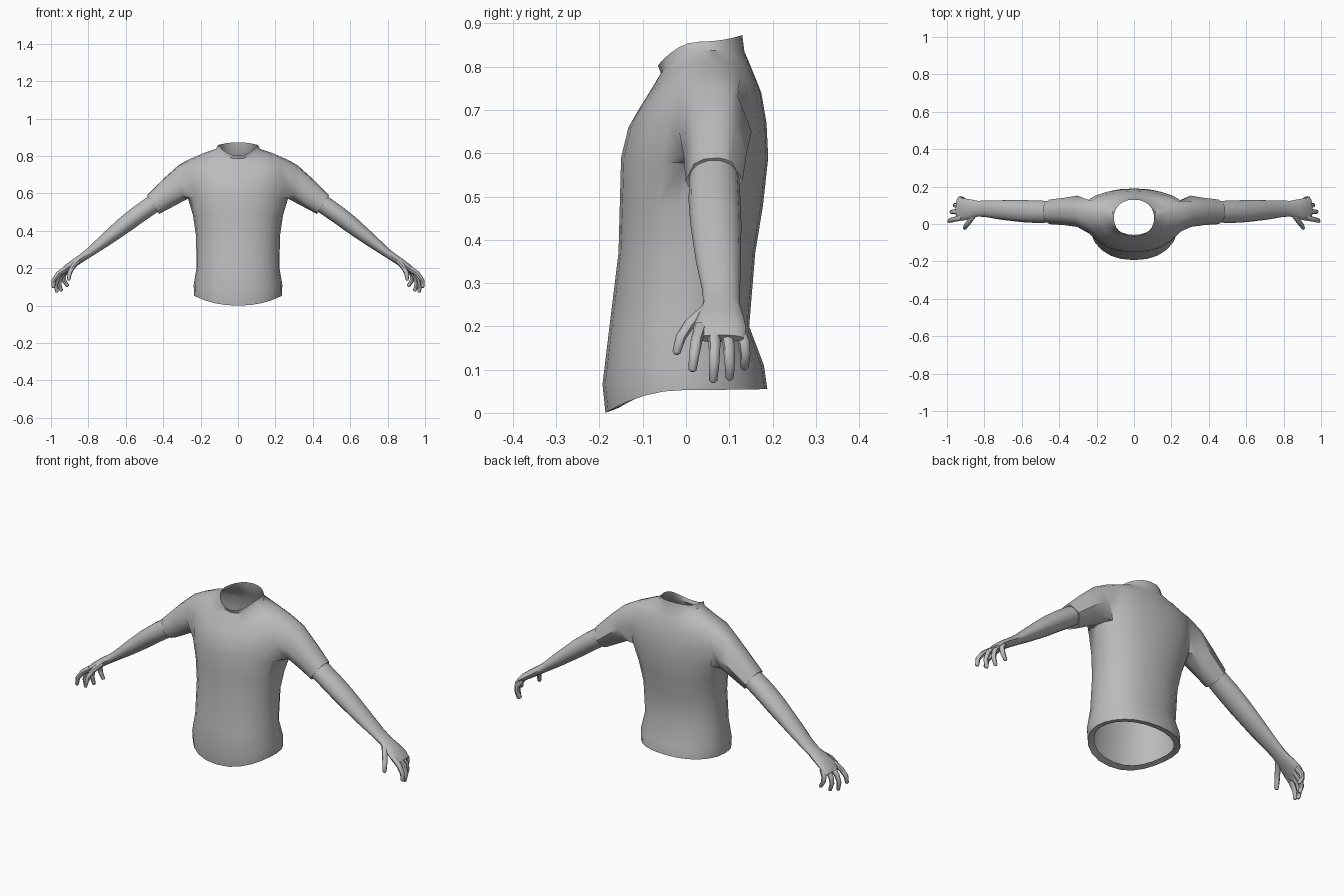
import bpy, bmesh, math
from mathutils import Vector

if "Cube" in bpy.data.objects:
    bpy.data.objects.remove(bpy.data.objects["Cube"])

grey = bpy.data.materials.new("plain grey")
grey.diffuse_color = (0.5, 0.5, 0.5, 1)
grey.use_nodes = True
grey.node_tree.nodes["Principled BSDF"].inputs["Base Color"].default_value = grey.diffuse_color


def finish(bm, name, mirror=False):
    bmesh.ops.recalc_face_normals(bm, faces=bm.faces)
    me = bpy.data.meshes.new(name)
    bm.to_mesh(me)
    bm.free()
    ob = bpy.data.objects.new(name, me)
    bpy.context.collection.objects.link(ob)
    me.materials.append(grey)
    if mirror:
        m = ob.modifiers.new("mirror", 'MIRROR')
        m.use_clip = False
        m.use_mirror_merge = False
    bpy.ops.object.select_all(action='DESELECT')
    ob.select_set(True)
    bpy.context.view_layer.objects.active = ob
    bpy.ops.object.shade_smooth_by_angle(angle=math.radians(45))
    return ob


def bridge(bm, a, b):
    n = len(a)
    for i in range(n):
        bm.faces.new((a[i], a[(i + 1) % n], b[(i + 1) % n], b[i]))


# ---- shirt body: half width, middle y, front y, back y, z at front / side / back
N = 24
LEVELS = [
    (.205, 0, -.155, .155, .012, .058, .06),
    (.235, 0, -.186, .188, 0, .053, .055),
    (.237, 0, -.193, .180, .065, .11, .11),
    (.222, 0, -.178, .146, .19, .20, .20),
    (.224, .01, -.156, .160, .37, .37, .37),
    (.240, .03, -.153, .178, .48, .48, .48),
    (.268, .05, -.150, .190, .59, .575, .59),
    (.285, .06, -.133, .186, .66, .67, .67),
    (.262, .07, -.110, .174, .70, .782, .74),
    (.185, .06, -.082, .150, .745, .815, .80),
    (.118, .035, -.058, .135, .785, .838, .835),
    (.108, .033, -.065, .130, .803, .858, .873)]


def body_point(level, i):
    a, ym, yf, yb, zf, zs, zb = level
    t = 2 * math.pi * i / N
    s, c = math.sin(t), math.cos(t)
    x = a * math.copysign(abs(s) ** .9, s)
    k = abs(c) ** .95
    ye, ze = (yf, zf) if c > 0 else (yb, zb)
    return Vector((x, ym + (ye - ym) * k, zs + (ze - zs) * c * c))


# ---- sleeve rings: top (x, z), bottom (x, z), centre y, half depth
SLEEVE = [
    ((.318, .752), (.290, .560), .068, .084),
    ((.400, .678), (.352, .527), .067, .073),
    ((.487, .590), (.422, .490), .065, .066),
    ((.480, .582), (.424, .497), .065, .056),
    ((.440, .615), (.385, .530), .065, .056)]

bm = bmesh.new()
rings = [[bm.verts.new(body_point(l, i)) for i in range(N)] for l in LEVELS]
LOW, HIGH, HALF = 6, 8, 2
for r in range(len(rings) - 1):
    for i in range(N):
        in_hole = LOW <= r < HIGH and any(c - HALF <= i < c + HALF for c in (N // 4, 3 * N // 4))
        if not in_hole:
            j = (i + 1) % N
            bm.faces.new((rings[r][i], rings[r][j], rings[r + 1][j], rings[r + 1][i]))
for side, c in ((1, N // 4), (-1, 3 * N // 4)):
    # armhole border, then lofted down the sleeve
    lo, hi = c - HALF, c + HALF
    loop = [rings[LOW][i] for i in range(lo, hi)]
    loop += [rings[r][hi] for r in range(LOW, HIGH)]
    loop += [rings[HIGH][i] for i in range(hi, lo, -1)]
    loop += [rings[r][lo] for r in range(HIGH, LOW, -1)]
    angles = [math.atan2((v.co.z - .675) / .1, (v.co.y - .055) / .09) for v in loop]
    prev = loop
    for top, bot, yc, hy in SLEEVE:
        new = []
        for ang in angles:
            k = (math.sin(ang) + 1) / 2
            new.append(bm.verts.new((side * (bot[0] + (top[0] - bot[0]) * k),
                                     yc + hy * math.cos(ang),
                                     bot[1] + (top[1] - bot[1]) * k)))
        bridge(bm, prev, new)
        prev = new
for v in [v for v in bm.verts if not v.link_faces]:
    bm.verts.remove(v)
finish(bm, "shirt")


# ---- tubes for arm and fingers: stations of (x, y, z, half depth, half thickness)
def tube(bm, stations, n):
    pts = [Vector(s[:3]) for s in stations]
    prev = first = None
    for k, s in enumerate(stations):
        d = (pts[min(k + 1, len(pts) - 1)] - pts[max(k - 1, 0)]).normalized()
        v = Vector((0, 1, 0))
        v = (v - d * v.dot(d)).normalized()
        u = v.cross(d)
        ring = []
        for i in range(n):
            t = 2 * math.pi * i / n
            ring.append(bm.verts.new(pts[k] + v * s[3] * math.cos(t) + u * s[4] * math.sin(t)))
        if prev:
            bridge(bm, prev, ring)
        else:
            first = ring
        prev = ring
    bm.faces.new(prev)
    bm.faces.new(first)


bm = bmesh.new()
tube(bm, [(.410, .065, .575, .054, .050),
          (.455, .065, .542, .058, .050),
          (.530, .066, .490, .060, .049),
          (.600, .069, .437, .059, .047),
          (.710, .075, .350, .052, .036),
          (.790, .081, .287, .044, .025),
          (.835, .082, .255, .042, .022),
          (.880, .080, .225, .053, .021),
          (.920, .078, .197, .061, .018),
          (.945, .078, .172, .056, .012)], 14)
finish(bm, "arm", True)

# ---- fingers: knuckle, middle joint, tip
FINGERS = {
    "thumb": [(.855, .050, .240), (.885, .008, .205), (.900, -.012, .175), (.905, -.022, .140)],
    "index_finger": [(.920, .034, .198), (.960, .025, .170), (.985, .019, .135), (.988, .015, .100)],
    "middle_finger": [(.925, .064, .192), (.962, .066, .155), (.975, .065, .115), (.968, .063, .075)],
    "ring_finger": [(.922, .093, .190), (.950, .099, .152), (.957, .101, .118), (.945, .101, .081)],
    "little_finger": [(.912, .120, .193), (.932, .134, .163), (.930, .137, .135), (.912, .135, .105)]}
for name, path in FINGERS.items():
    bm = bmesh.new()
    st = [(*p, r, r) for p, r in zip(path, (.015, .0135, .012, .0095))]
    end = Vector(path[3]) + (Vector(path[3]) - Vector(path[2])).normalized() * .005
    st.append((*end, .005, .005))
    tube(bm, st, 8)
    finish(bm, name, True)
